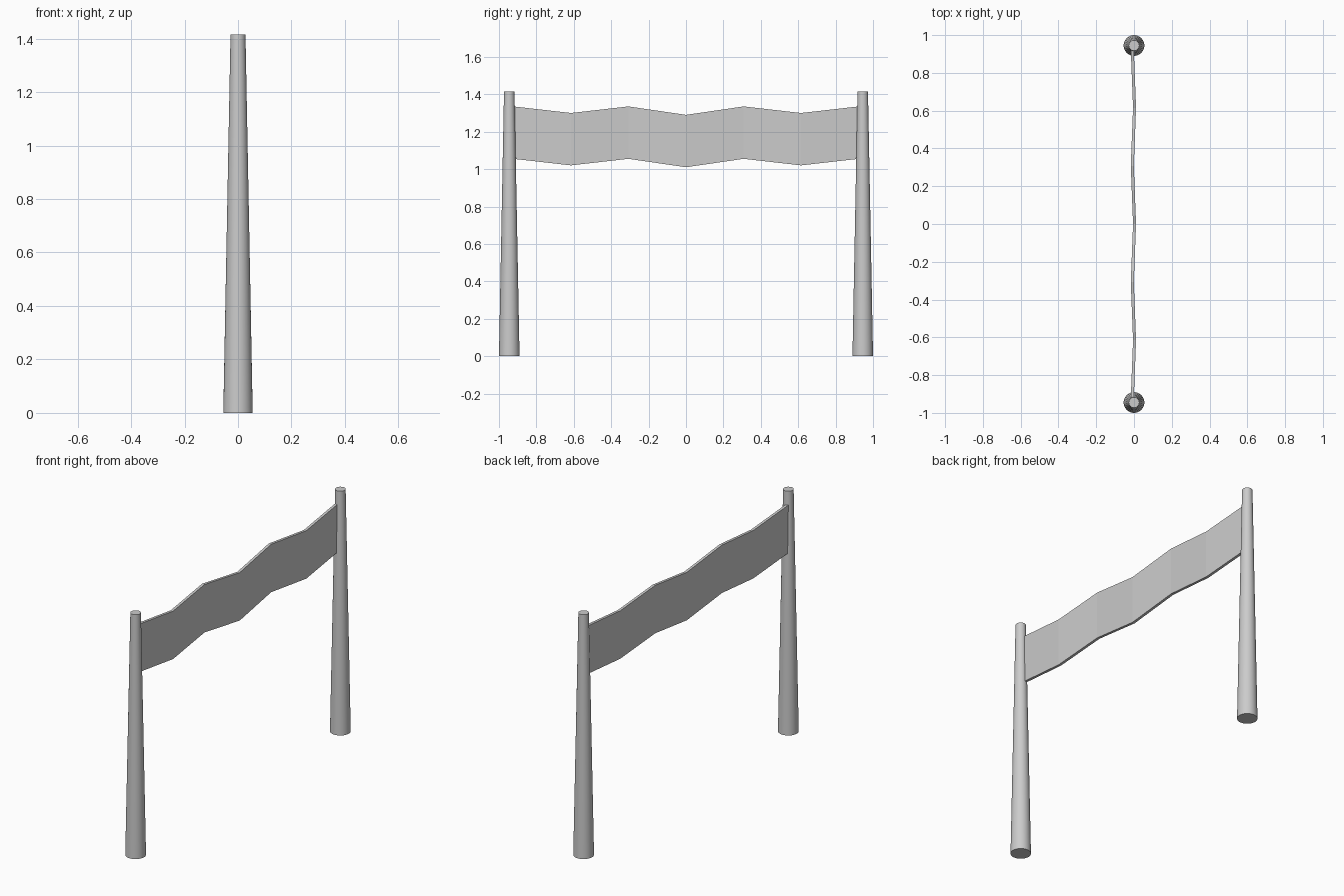
import bpy, bmesh

if "Cube" in bpy.data.objects:
    bpy.data.objects.remove(bpy.data.objects["Cube"])

# Tapered poles at both ends
for name, y in (("pole_left", -0.945), ("pole_right", 0.945)):
    bpy.ops.mesh.primitive_cone_add(vertices=32, radius1=0.055, radius2=0.028,
                                    depth=1.415, location=(0, y, 1.415 / 2))
    bpy.context.object.name = name
    bpy.ops.object.shade_smooth_by_angle()

# Wavy banner: half outline as (y, x, top z), mirrored across y
half = [(0.0, 0.003, 1.29), (0.308, -0.009, 1.335),
        (0.615, 0.003, 1.30), (0.923, -0.009, 1.335)]
path = [(-y, x, z) for y, x, z in reversed(half[1:])] + half
height, thick = 0.28, 0.016

bm = bmesh.new()
rings = []
for y, x, z in path:
    a, b = x - thick / 2, x + thick / 2
    rings.append([bm.verts.new(p) for p in
                  ((a, y, z), (b, y, z), (b, y, z - height), (a, y, z - height))])
for r, s in zip(rings, rings[1:]):
    for i in range(4):
        j = (i + 1) % 4
        bm.faces.new((r[i], r[j], s[j], s[i]))
bm.faces.new(rings[0])
bm.faces.new(rings[-1])
bmesh.ops.recalc_face_normals(bm, faces=bm.faces)
mesh = bpy.data.meshes.new("banner")
bm.to_mesh(mesh)
bm.free()
bpy.context.collection.objects.link(bpy.data.objects.new("banner", mesh))
